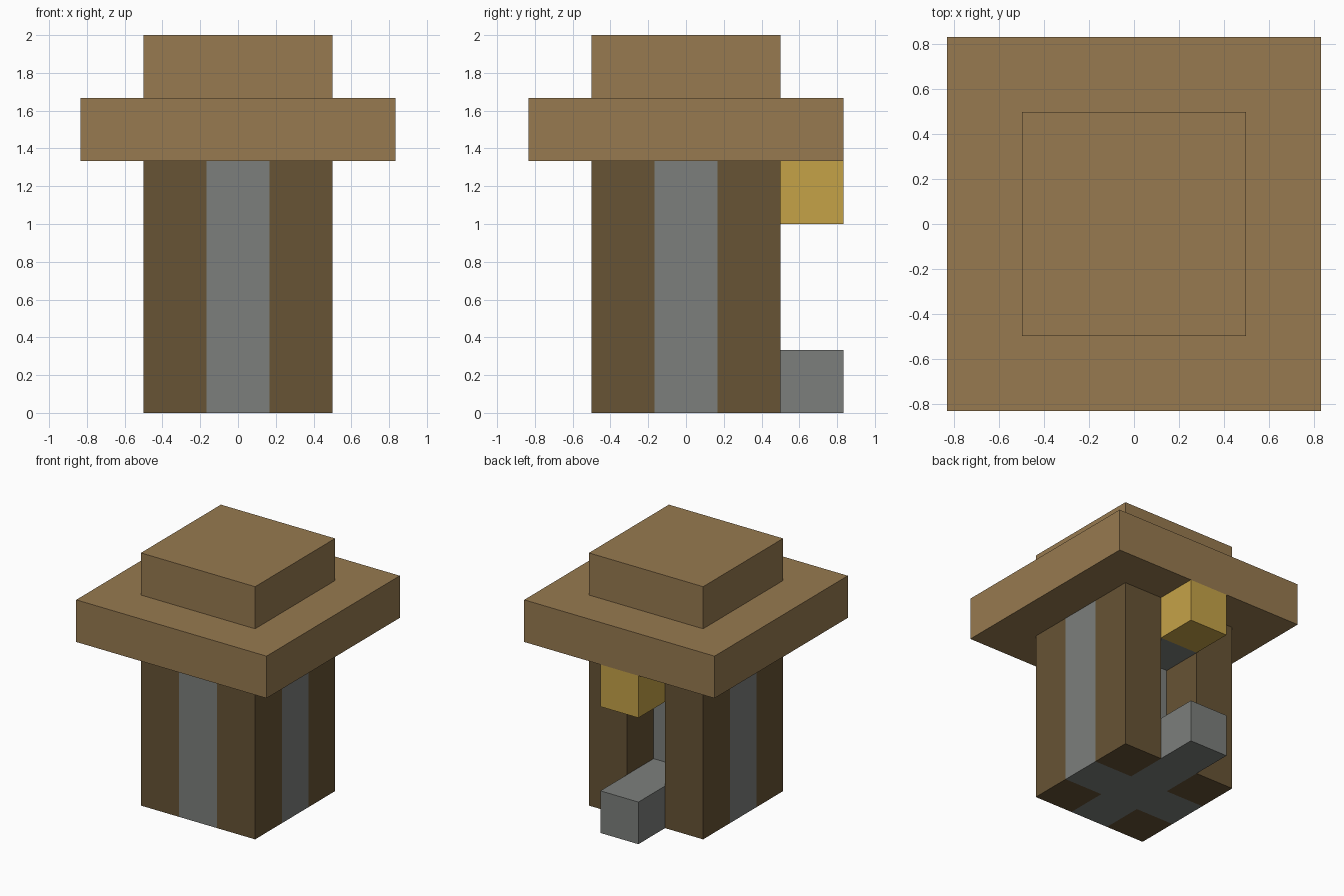
import bpy
import bmesh
from mathutils import Vector

cube = bpy.data.objects.get("Cube")
if cube:
    bpy.data.objects.remove(cube, do_unlink=True)

U = 1 / 3  # one building block


def material(name, rgb):
    mat = bpy.data.materials.new(name)
    mat.use_nodes = True
    mat.diffuse_color = (*rgb, 1)
    mat.node_tree.nodes["Principled BSDF"].inputs["Base Color"].default_value = (*rgb, 1)
    return mat


plank = material("light wood", (0.31, 0.195, 0.08))
timber = material("dark wood", (0.135, 0.087, 0.035))
stone = material("grey stone", (0.202, 0.212, 0.202))
gold = material("gold", (0.56, 0.365, 0.064))


def block(name, low, high, mat):
    """Box between two corners, measured in blocks."""
    low, high = Vector(low) * U, Vector(high) * U
    bm = bmesh.new()
    bmesh.ops.create_cube(bm, size=1)
    bmesh.ops.scale(bm, vec=high - low, verts=bm.verts)
    mesh = bpy.data.meshes.new(name)
    bm.to_mesh(mesh)
    bm.free()
    mesh.materials.append(mat)
    obj = bpy.data.objects.new(name, mesh)
    obj.location = (low + high) / 2
    bpy.context.collection.objects.link(obj)
    return obj


# Four corner posts
for side_y, y in (("front", -1), ("back", 1)):
    for side_x, x in (("left", 1), ("right", -1)):
        block(f"{side_y}_{side_x}_post", (x - .5, y - .5, 0), (x + .5, y + .5, 4), timber)

# Stone walls filling the gaps, with a doorway at the back
block("side_walls_and_core", (-1.5, -.5, 0), (1.5, .5, 4), stone)
block("front_wall", (-.5, -1.5, 0), (.5, -.5, 4), stone)
block("doorstep", (-.5, .5, 0), (.5, 2.5, 1), stone)
block("door_lintel", (-.5, .5, 3), (.5, 1.5, 4), stone)

# Lamp hanging under the eaves above the doorway
block("lamp", (-.5, 1.5, 3), (.5, 2.5, 4), gold)

# Stepped roof
block("roof_eaves", (-2.5, -2.5, 4), (2.5, 2.5, 5), plank)
block("roof_cap", (-1.5, -1.5, 5), (1.5, 1.5, 6), plank)
